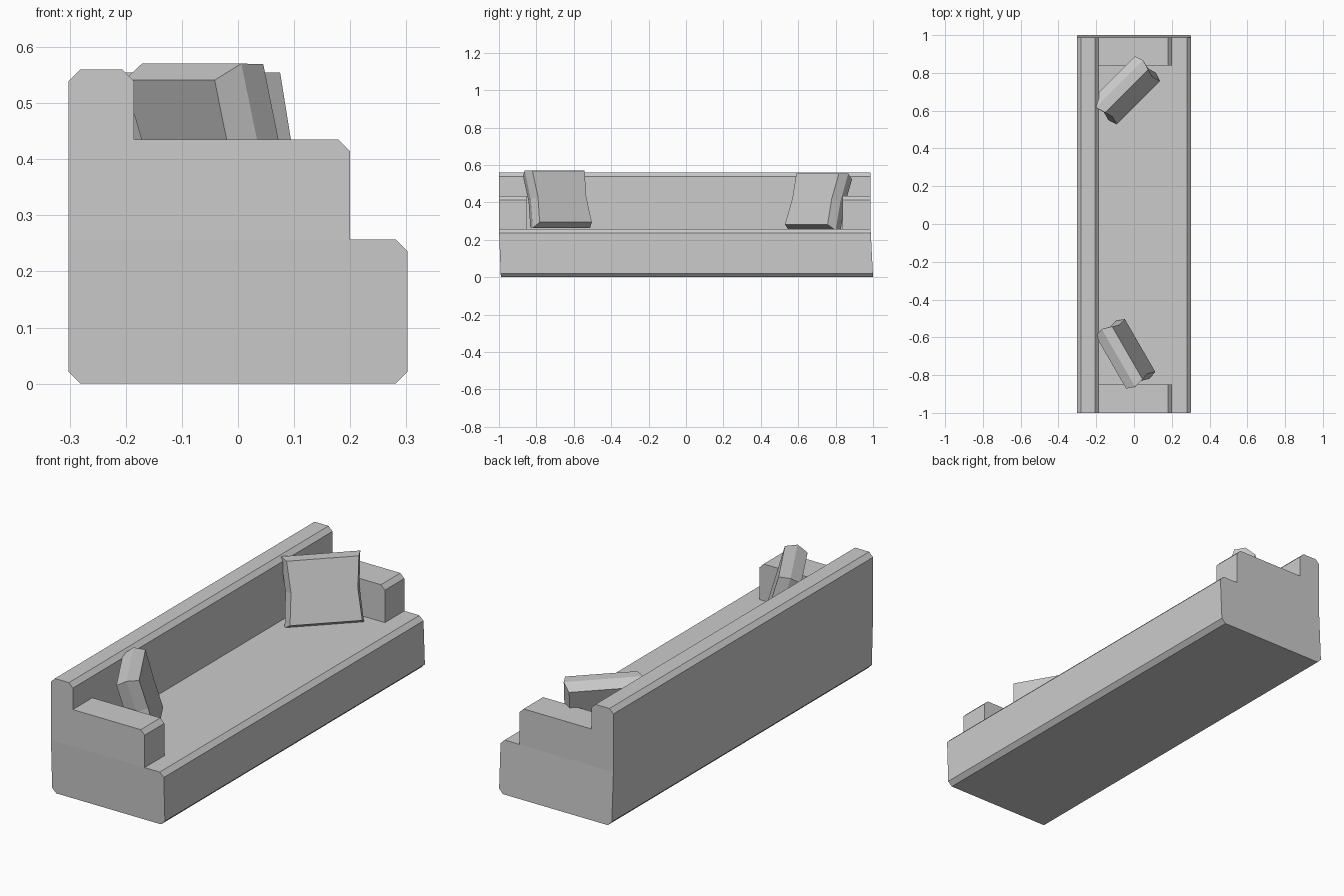
import bpy, bmesh, math
from mathutils import Matrix, Vector

cube = bpy.data.objects.get("Cube")
if cube:
    bpy.data.objects.remove(cube, do_unlink=True)

grey = bpy.data.materials.new("grey_fabric")
grey.use_nodes = True
grey.diffuse_color = (0.6, 0.6, 0.6, 1)
grey.node_tree.nodes["Principled BSDF"].inputs["Base Color"].default_value = (0.6, 0.6, 0.6, 1)

SEAT_Z, BACK_X, REAR_X = 0.257, -0.185, -0.302
BEVEL = 0.021


def loft(name, rings, matrix=Matrix()):
    """Closed solid through rings that have equal point counts."""
    bm = bmesh.new()
    loops = [[bm.verts.new(matrix @ Vector(p)) for p in ring] for ring in rings]
    for a, b in zip(loops, loops[1:]):
        for i in range(len(a)):
            j = (i + 1) % len(a)
            bm.faces.new((a[i], a[j], b[j], b[i]))
    bm.faces.new(loops[0])
    bm.faces.new(loops[-1])
    bmesh.ops.recalc_face_normals(bm, faces=bm.faces)
    mesh = bpy.data.meshes.new(name)
    bm.to_mesh(mesh)
    bm.free()
    mesh.materials.append(grey)
    obj = bpy.data.objects.new(name, mesh)
    bpy.context.collection.objects.link(obj)
    return obj


def end_y(z, side):
    """The base leans slightly along its length; the upper part is upright."""
    t = min(z / SEAT_Z, 1)
    return -0.99 - 0.01 * t if side < 0 else 1.0 - 0.013 * t


def extrude(name, profile, start=None, stop=None):
    rings = [[(x, end_y(z, side) if y is None else y, z) for x, z in profile]
             for side, y in ((-1, start), (1, stop))]
    return loft(name, rings)


# Seat base with bevelled front and bottom edges
extrude("seat_base", [
    (REAR_X, BEVEL), (REAR_X + BEVEL, 0), (0.302 - BEVEL, 0), (0.302, BEVEL),
    (0.302, SEAT_Z - BEVEL), (0.302 - BEVEL, SEAT_Z), (REAR_X, SEAT_Z)])

# Backrest
extrude("backrest", [
    (REAR_X, SEAT_Z), (BACK_X, SEAT_Z), (BACK_X, 0.56 - BEVEL), (BACK_X - BEVEL, 0.56),
    (REAR_X + BEVEL, 0.56), (REAR_X, 0.56 - BEVEL)])

# Armrests
arm = [(BACK_X, SEAT_Z), (0.2, SEAT_Z), (0.2, 0.435 - BEVEL), (0.2 - BEVEL, 0.435), (BACK_X, 0.435)]
extrude("right_armrest", arm, stop=-0.85)
extrude("left_armrest", arm, start=0.838)


# Leaning cushions with pinched sides and a raised seam
def cushion(name, location, turn, lean):
    half, height, thick, seam, pinch = 0.161, 0.286, 0.104, 0.016, 0.012
    rings = []
    for y, grow in ((0, 0), (-thick / 2, seam), (-thick, 0)):
        w, low, high = half + grow, -grow, height + grow
        mid = height / 2
        rings.append([(-w, y, low), (w, y, low), (w - pinch, y, mid),
                      (w, y, high), (-w, y, high), (-w + pinch, y, mid)])
    matrix = (Matrix.Translation(location) @ Matrix.Rotation(math.radians(turn), 4, "Z")
              @ Matrix.Rotation(math.radians(lean), 4, "X"))
    return loft(name, rings, matrix)


cushion("right_cushion", (0.032, -0.643, 0.294), -60, 15.8)
cushion("left_cushion", (0.022, 0.643, 0.282), -135, 17.5)
